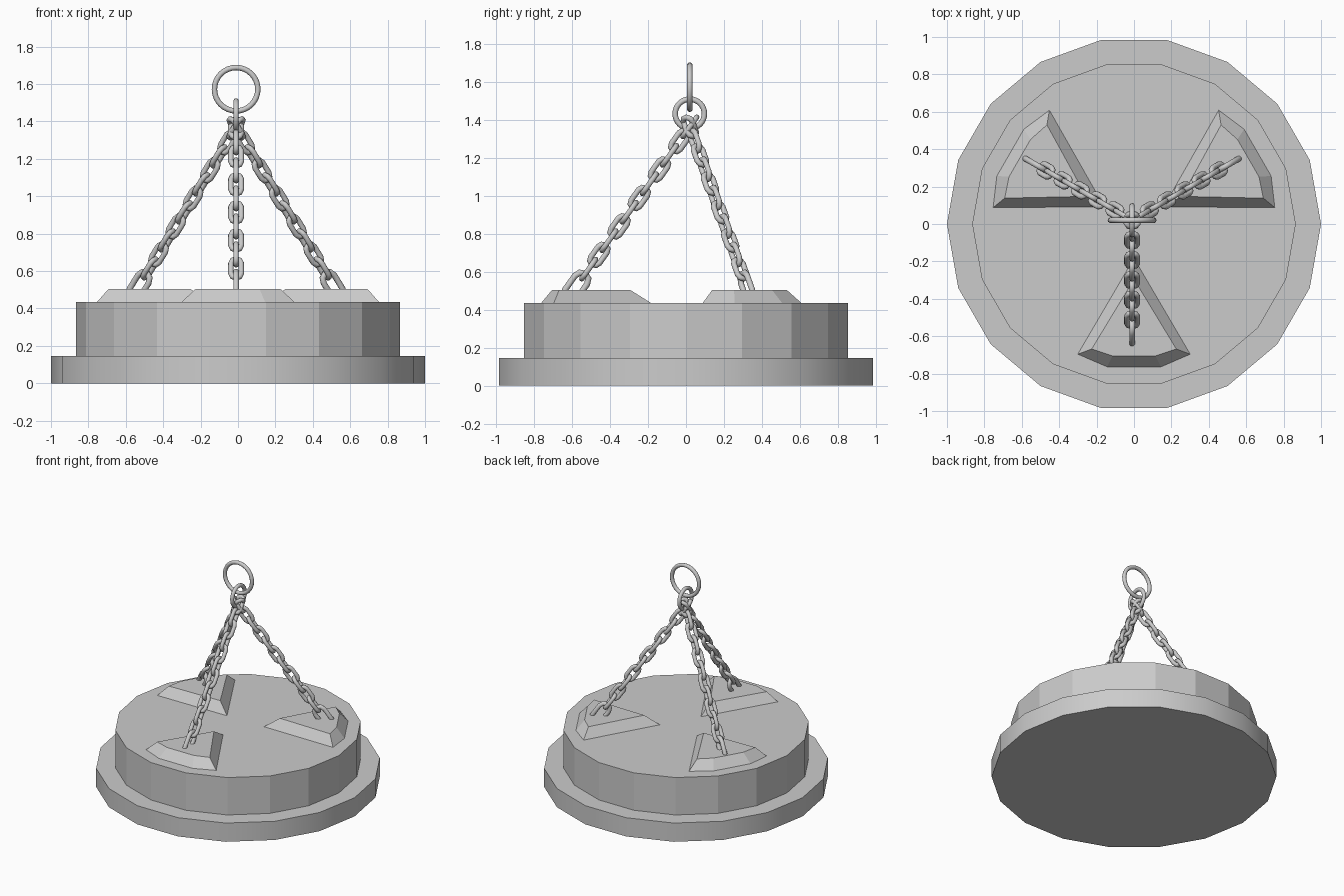
import bpy, bmesh, math
from mathutils import Matrix, Vector

if "Cube" in bpy.data.objects:
    bpy.data.objects.remove(bpy.data.objects["Cube"])

CX, CY = -0.01, 0.02      # hanging point of the chains


def add_mesh(name, bm, smooth=None):
    bmesh.ops.recalc_face_normals(bm, faces=bm.faces)
    me = bpy.data.meshes.new(name)
    bm.to_mesh(me)
    bm.free()
    ob = bpy.data.objects.new(name, me)
    bpy.context.collection.objects.link(ob)
    if smooth:
        bpy.ops.object.select_all(action='DESELECT')
        ob.select_set(True)
        bpy.context.view_layer.objects.active = ob
        bpy.ops.object.shade_smooth_by_angle(angle=math.radians(smooth))
    return ob


def disc(name, r, z0, z1, smooth=None):
    bm = bmesh.new()
    loops = [[bm.verts.new((r * math.cos(math.radians(20 * i)),
                            r * math.sin(math.radians(20 * i)), z))
              for i in range(18)] for z in (z0, z1)]
    bridge(bm, *loops)
    for lp in loops:
        bm.faces.new(lp)
    return add_mesh(name, bm, smooth)


def bridge(bm, a, b):
    n = len(a)
    for i in range(n):
        bm.faces.new((a[i], a[(i + 1) % n], b[(i + 1) % n], b[i]))


def sweep(bm, path, tube, mat, sides=10):
    """Round tube along a closed planar path (local x, z), mitred at corners."""
    n = len(path)
    pts = [Vector(p) for p in path]
    rings = []
    for i, p in enumerate(pts):
        d0 = (p - pts[i - 1]).normalized()
        d1 = (pts[(i + 1) % n] - p).normalized()
        t = (d0 + d1).normalized()
        out = Vector((t.y, -t.x)) / max(0.5, t.dot(d0))
        rings.append([])
        for k in range(sides):
            a = 2 * math.pi * k / sides
            q = p + out * tube * math.cos(a)
            rings[-1].append(bm.verts.new(mat @ Vector((q.x, tube * math.sin(a), q.y))))
    for i in range(n):
        bridge(bm, rings[i], rings[(i + 1) % n])


def circle(r, n=32):
    return [(r * math.cos(2 * math.pi * i / n), r * math.sin(2 * math.pi * i / n))
            for i in range(n)]


def link_path(width, length, tube, seg=4):
    r = width / 2 - tube
    h = length / 2 - tube - r
    path = []
    for sign, start in ((1, 0), (-1, math.pi)):
        for k in range(seg + 1):
            a = start + math.pi * k / seg
            path.append((r * math.cos(a), sign * h + r * math.sin(a)))
    return path


# Stepped base
disc("base_flange", 1.0, 0.0, 0.145, smooth=30)
disc("base_drum", 0.865, 0.145, 0.435)

# Wedge pads
low = [(0, -0.18), (-0.303, -0.697), (-0.145, -0.765), (0.145, -0.765), (0.303, -0.697)]
top = [(0, -0.295), (-0.226, -0.668), (-0.115, -0.705), (0.115, -0.705), (0.226, -0.668)]
for i in range(3):
    bm = bmesh.new()
    a = [bm.verts.new((x, y, 0.433)) for x, y in low]
    b = [bm.verts.new((x, y, 0.505)) for x, y in top]
    bridge(bm, a, b)
    bm.faces.new(a)
    bm.faces.new(b)
    bm.transform(Matrix.Rotation(i * 2 * math.pi / 3, 4, 'Z'))
    add_mesh(f"wedge_pad_{i + 1}", bm)

# Lifting rings: large one faces the front, small one turned sideways
quarter = Matrix.Rotation(math.pi / 2, 4, 'Z')
for name, r, z, turn in (("top_ring", 0.116, 1.572, Matrix()),
                         ("gathering_ring", 0.077, 1.432, quarter)):
    bm = bmesh.new()
    sweep(bm, circle(r), 0.0145, Matrix.Translation((CX, CY, z)) @ turn)
    add_mesh(name, bm, smooth=50)

# Chains running down to the pads, with a larger anchor loop at the end
TUBE, PITCH, TILT = 0.0145, 0.0919, math.radians(35.4)
for c in range(3):
    frame = (Matrix.Translation((CX, CY, 1.363))
             @ Matrix.Rotation(c * 2 * math.pi / 3, 4, 'Z')
             @ Matrix.Rotation(-TILT, 4, 'X'))
    bm = bmesh.new()
    for i in range(11):
        m = frame @ Matrix.Translation((0, 0, -i * PITCH))
        sweep(bm, link_path(0.085, 0.152, TUBE), TUBE, m @ quarter if i % 2 else m)
    add_mesh(f"chain_{c + 1}", bm, smooth=50)
    bm = bmesh.new()
    m = frame @ Matrix.Translation((0, 0, -10 * PITCH - 0.115)) @ quarter
    sweep(bm, link_path(0.11, 0.2, 0.016), 0.016, m)
    add_mesh(f"anchor_loop_{c + 1}", bm, smooth=50)
